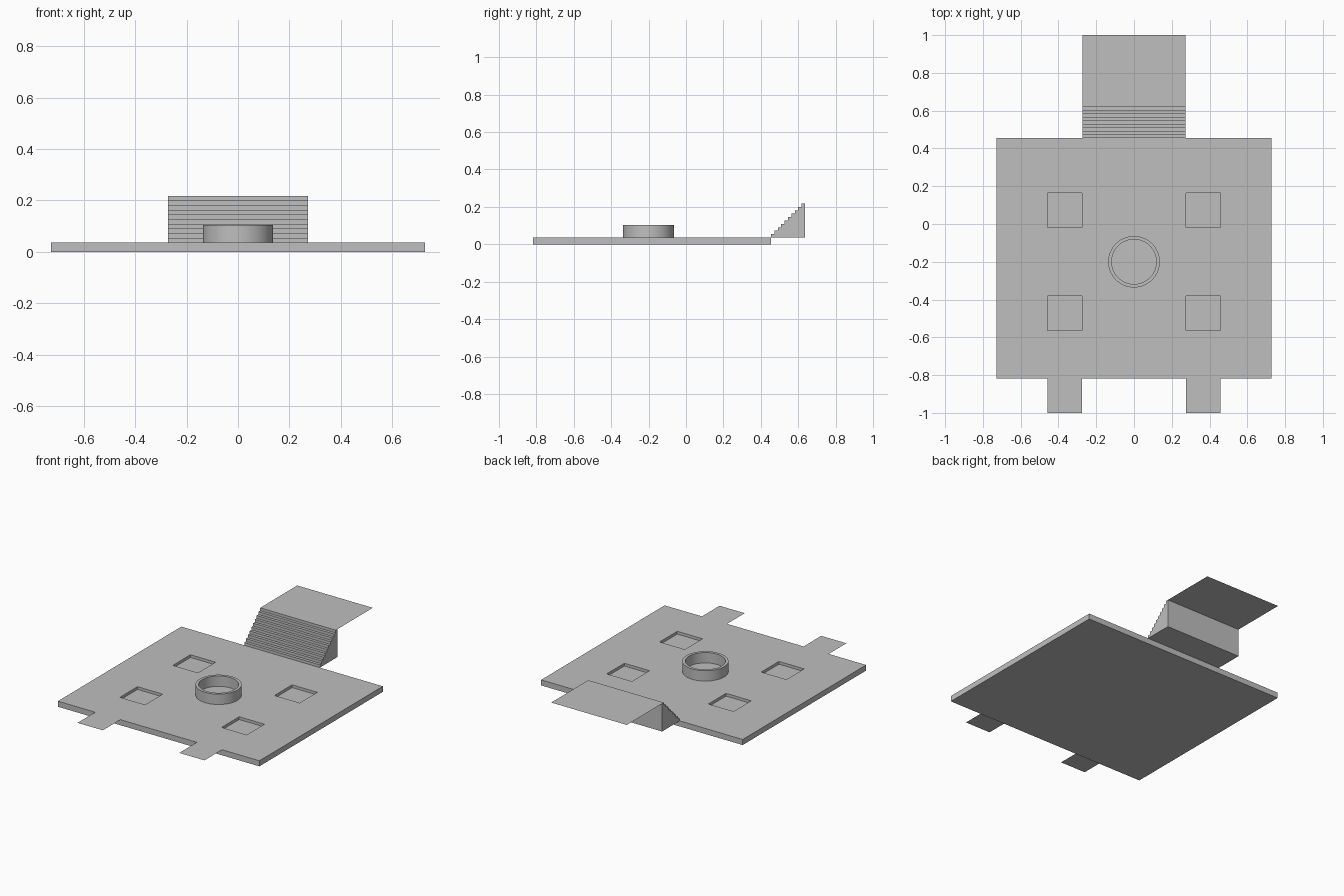
import bpy, bmesh
from mathutils import Vector

default = bpy.data.objects.get("Cube")
if default:
    bpy.data.objects.remove(default, do_unlink=True)

U = 2 / 110            # one step of the stairs
DECK = 2 * U           # top of the base plate
MID = -11 * U          # y of the ring centre
PIT_X, PIT_Y, HALF = 0.367, 15 * U, 5 * U

grey = bpy.data.materials.new("light grey")
grey.use_nodes = True
grey.diffuse_color = (0.52, 0.52, 0.52, 1)
grey.node_tree.nodes["Principled BSDF"].inputs["Base Color"].default_value = grey.diffuse_color


def finish(name, bm):
    bmesh.ops.recalc_face_normals(bm, faces=bm.faces)
    mesh = bpy.data.meshes.new(name)
    bm.to_mesh(mesh)
    bm.free()
    mesh.materials.append(grey)
    ob = bpy.data.objects.new(name, mesh)
    bpy.context.collection.objects.link(ob)
    return ob


def sheet(name, x0, x1, y0, y1, z):
    bm = bmesh.new()
    corners = [(x0, y0, z), (x1, y0, z), (x1, y1, z), (x0, y1, z)]
    bm.faces.new([bm.verts.new(c) for c in corners])
    mesh_ob = finish(name, bm)
    if mesh_ob.data.polygons[0].normal.z < 0:
        mesh_ob.data.flip_normals()


# Base plate, sliced along the pit edges, with four sunken square pits
bm = bmesh.new()
bmesh.ops.create_cube(bm, size=1)
bmesh.ops.scale(bm, vec=(80 * U, 70 * U, DECK), verts=bm.verts)
bmesh.ops.translate(bm, vec=(0, -10 * U, U), verts=bm.verts)
for side in (-1, 1):
    for edge in (-HALF, HALF):
        for co, no in (((side * PIT_X + edge, 0, 0), (1, 0, 0)),
                       ((0, MID + side * PIT_Y + edge, 0), (0, 1, 0))):
            bmesh.ops.bisect_plane(bm, geom=bm.verts[:] + bm.edges[:] + bm.faces[:],
                                   plane_co=co, plane_no=no)
pits = []
for f in bm.faces:
    c = f.calc_center_median()
    if (f.normal.z > 0.9 and abs(abs(c.x) - PIT_X) < U
            and abs(abs(c.y - MID) - PIT_Y) < U):
        pits.append(f)
for f in pits:
    walls = bmesh.ops.extrude_discrete_faces(bm, faces=[f])["faces"]
    rim = walls[0]
    bmesh.ops.translate(bm, vec=(0, 0, -U), verts=rim.verts)
finish("base_plate", bm)

# Raised ring: a closed rectangular profile spun round its centre
bm = bmesh.new()
profile = [(6.5 * U, DECK), (7.5 * U, DECK), (7.5 * U, 0.104), (6.5 * U, 0.104)]
verts = [bm.verts.new((r, MID, z)) for r, z in profile]
edges = [bm.edges.new((verts[i], verts[(i + 1) % 4])) for i in range(4)]
bmesh.ops.spin(bm, geom=verts + edges, cent=(0, MID, 0), axis=(0, 0, 1),
               angle=6.283185, steps=64)
bmesh.ops.remove_doubles(bm, verts=bm.verts, dist=0.0001)
ring = finish("raised_ring", bm)
bpy.ops.object.select_all(action="DESELECT")
ring.select_set(True)
bpy.context.view_layer.objects.active = ring
bpy.ops.object.shade_smooth_by_angle()

# Staircase: stepped side profile extruded across its width
bm = bmesh.new()
back, width = 25 * U, 30 * U
outline = [(back, DECK)]
for i in range(10):
    outline += [(back + i * U, DECK + (i + 1) * U), (back + (i + 1) * U, DECK + (i + 1) * U)]
outline.append((back + 10 * U, DECK))
side_face = bm.faces.new([bm.verts.new((-width / 2, y, z)) for y, z in outline])
new = bmesh.ops.extrude_face_region(bm, geom=[side_face])["geom"]
bmesh.ops.translate(bm, vec=Vector((width, 0, 0)),
                    verts=[g for g in new if isinstance(g, bmesh.types.BMVert)])
finish("staircase", bm)

# Thin landing behind the stairs and two thin walkways at the front
sheet("landing", -width / 2, width / 2, 35 * U, 1, 12 * U)
for name, side in (("left_walkway", 1), ("right_walkway", -1)):
    sheet(name, side * PIT_X - HALF, side * PIT_X + HALF, -1, -45 * U, DECK)
